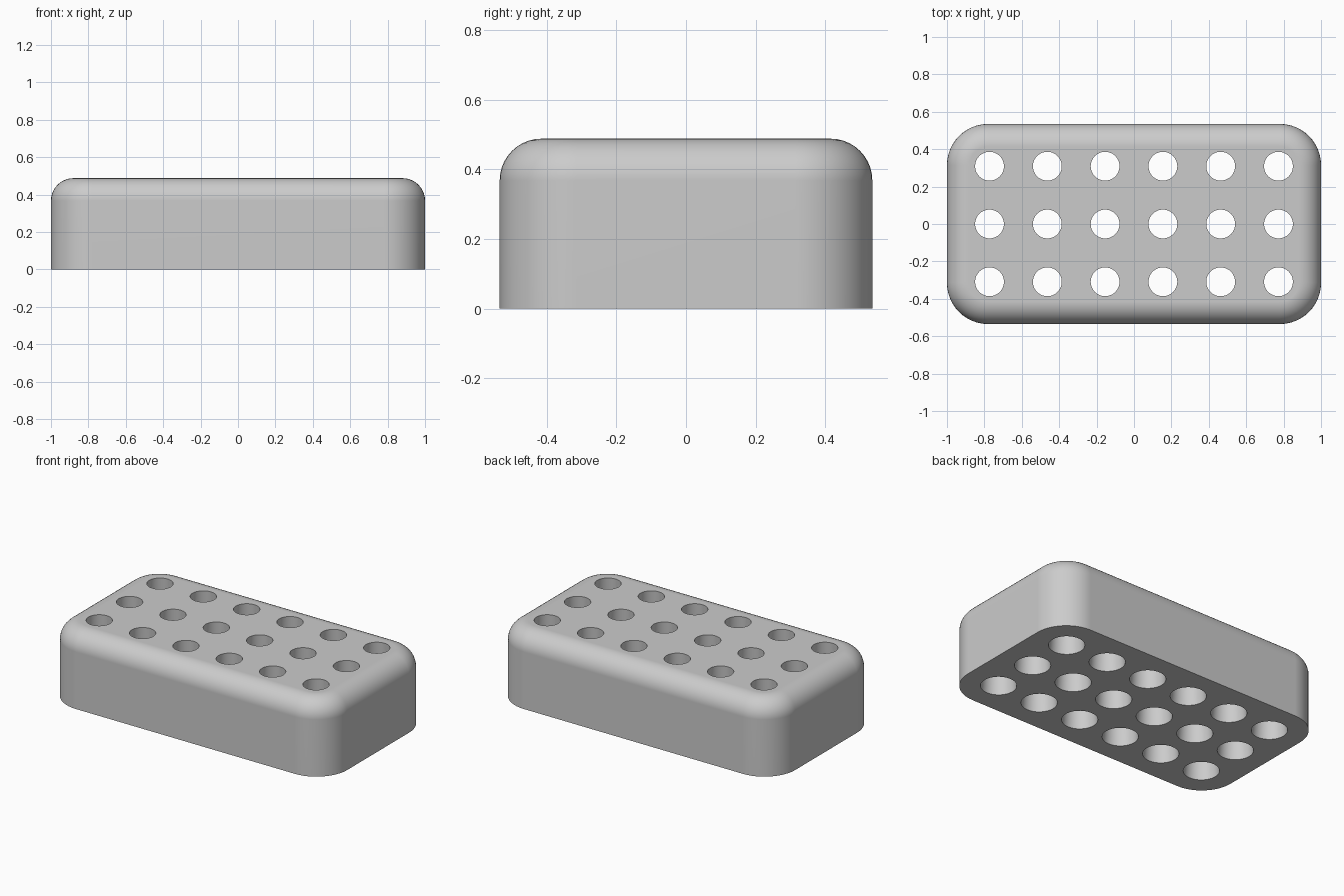
import bpy
import bmesh
from mathutils import Matrix

LENGTH, WIDTH, HEIGHT = 2.0, 1.07, 0.488
CORNER, FILLET = 0.22, 0.12
PITCH, TOP_R, BOTTOM_R = 0.309, 0.077, 0.106

if "Cube" in bpy.data.objects:
    bpy.data.objects.remove(bpy.data.objects["Cube"], do_unlink=True)

grey = bpy.data.materials.new("plain grey")
grey.use_nodes = True
colour = (0.6, 0.6, 0.6, 1)
grey.diffuse_color = colour
grey.node_tree.nodes["Principled BSDF"].inputs["Base Color"].default_value = colour


def make_object(name, bm):
    mesh = bpy.data.meshes.new(name)
    bm.to_mesh(mesh)
    bm.free()
    mesh.materials.append(grey)
    obj = bpy.data.objects.new(name, mesh)
    bpy.context.collection.objects.link(obj)
    return obj


# Block with rounded upright corners and a filleted top rim
bm = bmesh.new()
bmesh.ops.create_cube(bm, size=1, matrix=Matrix.Translation((0, 0, HEIGHT / 2))
                      @ Matrix.Diagonal((LENGTH, WIDTH, HEIGHT, 1)))
uprights = [e for e in bm.edges
            if abs(e.verts[0].co.z - e.verts[1].co.z) > HEIGHT / 2]
bmesh.ops.bevel(bm, geom=uprights, offset=CORNER, offset_type='OFFSET',
                segments=12, profile=0.5, affect='EDGES')
rim = [e for e in bm.edges if all(v.co.z > HEIGHT - 0.001 for v in e.verts)]
bmesh.ops.bevel(bm, geom=rim, offset=FILLET, offset_type='OFFSET',
                segments=10, profile=0.5, affect='EDGES')
block = make_object("perforated_block", bm)

# Grid of tapered holes, wider at the bottom
bm = bmesh.new()
margin = 0.05
slope = (BOTTOM_R - TOP_R) / HEIGHT
for col in range(6):
    for row in range(3):
        spot = ((col - 2.5) * PITCH, (row - 1) * PITCH, HEIGHT / 2)
        bmesh.ops.create_cone(bm, cap_ends=True, segments=48,
                              radius1=BOTTOM_R + slope * margin,
                              radius2=TOP_R - slope * margin,
                              depth=HEIGHT + 2 * margin,
                              matrix=Matrix.Translation(spot))
cutter = make_object("hole_cutter", bm)
cutter.hide_render = True

# Cut the holes, then smooth the curved surfaces
bpy.ops.object.select_all(action='DESELECT')
block.select_set(True)
bpy.context.view_layer.objects.active = block
cut = block.modifiers.new("holes", 'BOOLEAN')
cut.operation = 'DIFFERENCE'
cut.solver = 'EXACT'
cut.object = cutter
bpy.ops.object.modifier_apply(modifier=cut.name)
bpy.data.objects.remove(cutter, do_unlink=True)
bpy.ops.object.shade_smooth_by_angle(angle=0.6)
normals = block.modifiers.new("flat_face_normals", 'WEIGHTED_NORMAL')
normals.keep_sharp = True
